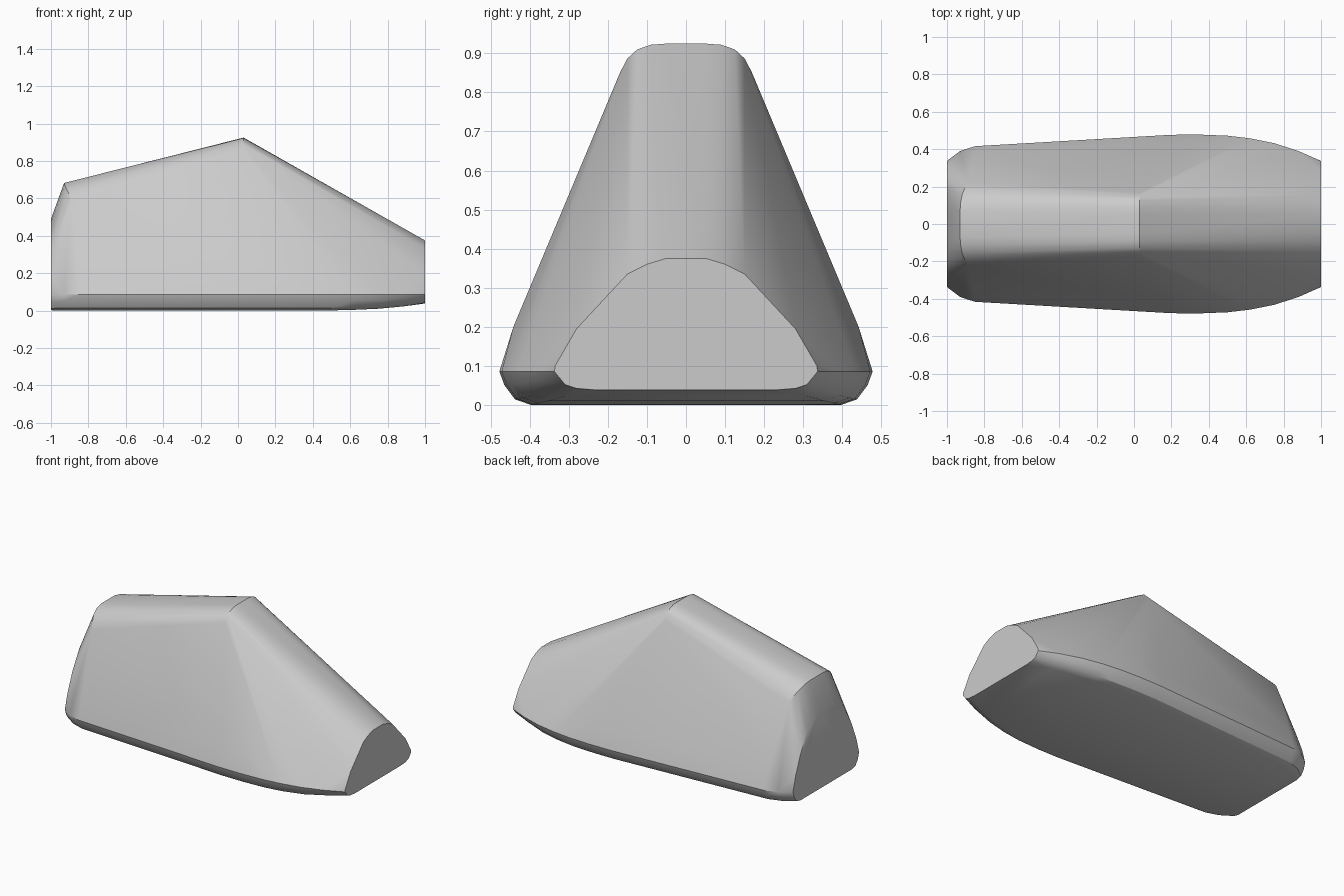
import bpy, bmesh, math

cube = bpy.data.objects.get("Cube")
if cube:
    bpy.data.objects.remove(cube, do_unlink=True)

paint = bpy.data.materials.new("light grey")
paint.use_nodes = True
grey = (0.6, 0.6, 0.6, 1)
paint.diffuse_color = grey
paint.node_tree.nodes["Principled BSDF"].inputs["Base Color"].default_value = grey

bm = bmesh.new()


def mirrored(x, profile):
    """Add the points of half a cross-section on both sides."""
    for y, z in profile:
        for side in (-1, 1):
            bm.verts.new((x, side * y, z))


# Flat nose end
mirrored(1, [(0.05, 0.375), (0.1, 0.36), (0.15, 0.335), (0.2, 0.28), (0.28, 0.195),
             (0.335, 0.1), (0.337, 0.085), (0.31, 0.052), (0.28, 0.042), (0.23, 0.038)])

# Peak of the roof
mirrored(0.03, [(0.05, 0.925), (0.09, 0.922), (0.125, 0.91), (0.15, 0.887), (0.168, 0.853)])

# Curved rear edge of the roof
for x, y, z in [(-0.93, 0.07, 0.682), (-0.926, 0.12, 0.672), (-0.918, 0.16, 0.652),
                (-0.905, 0.19, 0.625), (-0.89, 0.22, 0.585)]:
    mirrored(x, [(y, z)])

# Flat tail end
mirrored(-1, [(0.08, 0.49), (0.14, 0.47), (0.19, 0.42), (0.26, 0.3), (0.31, 0.18),
              (0.337, 0.085), (0.325, 0.045), (0.3, 0.012), (0.26, 0.002)])

# Rounded lower edge: position along the body, half width, height of the underside
for x, width, base in [(-0.93, 0.39, 0), (-0.85, 0.416, 0), (0, 0.466, 0), (0.2, 0.477, 0),
                       (0.35, 0.478, 0), (0.5, 0.472, 0.001), (0.62, 0.458, 0.004),
                       (0.75, 0.432, 0.01), (0.88, 0.39, 0.022)]:
    mirrored(x, [(width, 0.085), (width - 0.013, 0.05 + base / 2),
                 (width - 0.04, 0.014 + base), (width - 0.08, base)])
    if -0.9 < x < 0.4:
        mirrored(x, [(width - 0.036, 0.2)])

# Wrap one skin around the sections
hull = bmesh.ops.convex_hull(bm, input=bm.verts)
spare = {v for v in hull["geom_interior"] + hull["geom_unused"]
         if isinstance(v, bmesh.types.BMVert) and not v.link_faces}
bmesh.ops.delete(bm, geom=list(spare), context="VERTS")
bmesh.ops.dissolve_limit(bm, angle_limit=math.radians(0.5), verts=bm.verts, edges=bm.edges)
bmesh.ops.recalc_face_normals(bm, faces=bm.faces)

mesh = bpy.data.meshes.new("body")
bm.to_mesh(mesh)
bm.free()
mesh.materials.append(paint)
body = bpy.data.objects.new("body", mesh)
bpy.context.collection.objects.link(body)

bpy.ops.object.select_all(action="DESELECT")
body.select_set(True)
bpy.context.view_layer.objects.active = body
bpy.ops.object.shade_smooth_by_angle(angle=math.radians(30))
